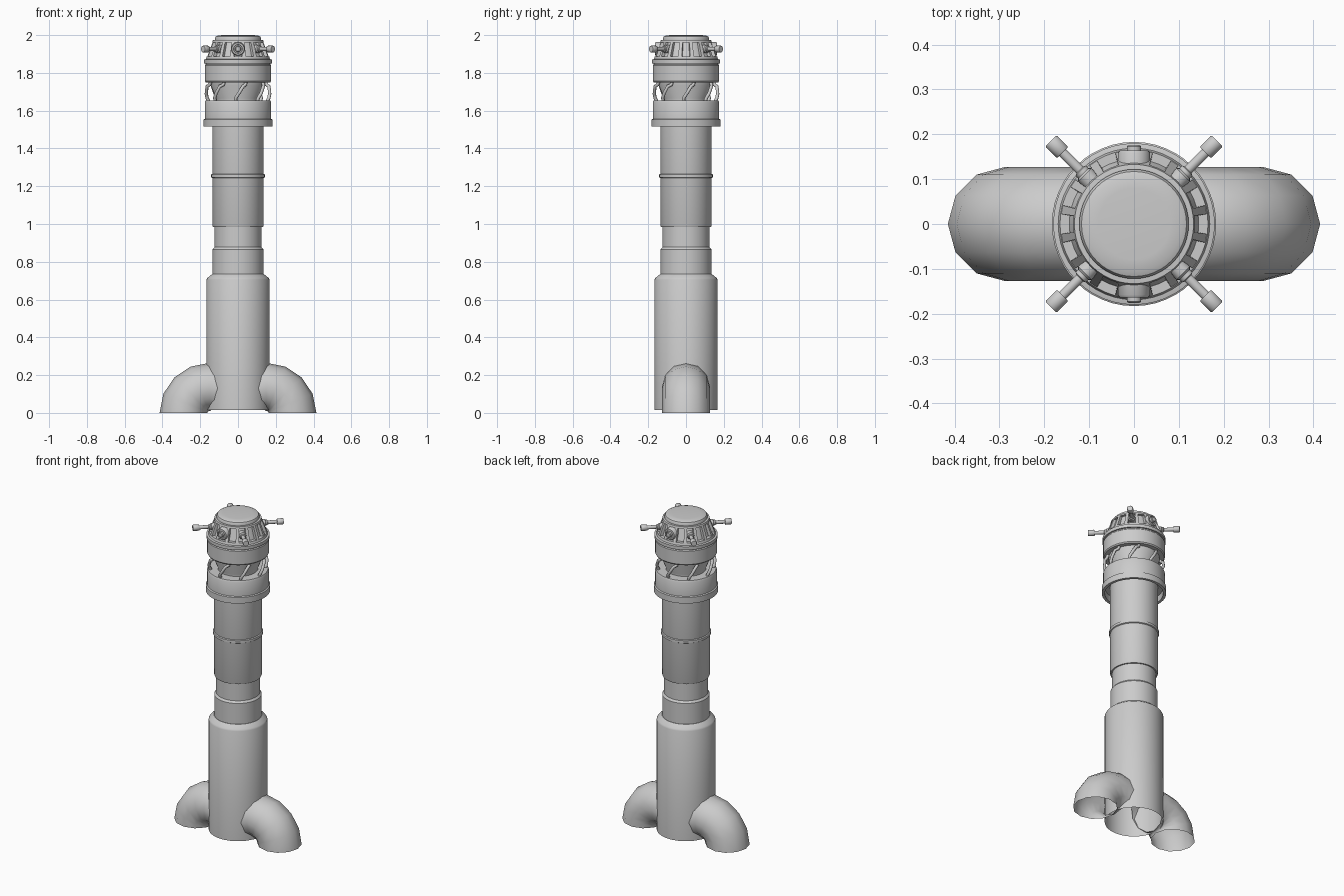
import bpy, bmesh
from math import sin, cos, pi, radians
from mathutils import Vector, Matrix

if "Cube" in bpy.data.objects:
    bpy.data.objects.remove(bpy.data.objects["Cube"])


def finish(name, bm, angle=35):
    bmesh.ops.recalc_face_normals(bm, faces=bm.faces)
    me = bpy.data.meshes.new(name)
    bm.to_mesh(me)
    bm.free()
    ob = bpy.data.objects.new(name, me)
    bpy.context.collection.objects.link(ob)
    bpy.ops.object.select_all(action='DESELECT')
    ob.select_set(True)
    bpy.context.view_layer.objects.active = ob
    bpy.ops.object.shade_smooth_by_angle(angle=radians(angle))
    return ob


def skin(bm, rings, cap=False):
    rows = [[bm.verts.new(p) for p in ring] for ring in rings]
    n = len(rows[0])
    for a, b in zip(rows, rows[1:]):
        for i in range(n):
            j = (i + 1) % n
            bm.faces.new((a[i], a[j], b[j], b[i]))
    if cap:
        bm.faces.new(rows[0])
        bm.faces.new(rows[-1])


def turned(bm, profile, n=48, mat=Matrix(), cap=False):
    """Revolve (radius, height) pairs around local z."""
    skin(bm, [[mat @ Vector((r * cos(2 * pi * i / n), r * sin(2 * pi * i / n), z))
               for i in range(n)] for r, z in profile], cap)


def lathe(name, profile, n=48, cap=False):
    bm = bmesh.new()
    turned(bm, profile, n, cap=cap)
    return finish(name, bm)


def outward(angle, z, tilt=0):
    """Local z points outward at the given heading."""
    return (Matrix.Translation((0, 0, z)) @ Matrix.Rotation(angle, 4, 'Z')
            @ Matrix.Rotation(pi / 2 - tilt, 4, 'Y'))


# Main column
lathe("lower_tube", [(.167, .015), (.167, .705), (.162, .715), (.137, .735), (.135, .735)])
lathe("middle_tube", [(.135, .72), (.135, .865), (.125, .877), (.125, 1.0)])
lathe("upper_tube", [(.124, .985), (.133, .985), (.136, .992), (.136, 1.57)])
lathe("tube_band", [(.135, 1.243), (.142, 1.247), (.142, 1.262), (.135, 1.266)])

# Curved pipes at the foot
for side, label in ((1, "right"), (-1, "left")):
    bm = bmesh.new()
    rings = []
    for k in range(6):
        t = radians(22.5 * k)
        ring = []
        for i in range(12):
            a = 2 * pi * i / 12
            d = .138 + .127 * cos(a)
            ring.append((side * (.15 + d * cos(t)), .127 * sin(a), d * sin(t)))
        rings.append(ring)
    skin(bm, rings)
    finish(label + "_foot_pipe", bm, 50)

# Collar with hollow underside
lathe("lower_collar", [(.134, 1.555), (.166, 1.555), (.166, 1.515), (.183, 1.515),
                       (.183, 1.553), (.176, 1.557), (.176, 1.643), (.171, 1.653), (.10, 1.653)])
lathe("neck_core", [(.115, 1.65), (.115, 1.665), (.145, 1.735), (.145, 1.76)])
lathe("upper_drum", [(.10, 1.75), (.171, 1.75), (.176, 1.757), (.176, 1.84), (.171, 1.845),
                     (.171, 1.85), (.180, 1.85), (.180, 1.87), (.168, 1.873), (.10, 1.873)])

# Slanted struts around the neck
for k in range(8):
    base = -pi / 2 + k * pi / 4
    cu = bpy.data.curves.new("neck_strut", 'CURVE')
    cu.dimensions = '3D'
    cu.bevel_depth = .009
    cu.bevel_resolution = 2
    cu.use_fill_caps = True
    sp = cu.splines.new('POLY')
    path = [(-.08, .155, 1.648), (-.07, .164, 1.668), (.02, .168, 1.69),
            (.16, .166, 1.728), (.26, .155, 1.738), (.28, .150, 1.755)]
    sp.points.add(len(path) - 1)
    for p, (da, r, z) in zip(sp.points, path):
        p.co = (r * cos(base + da), r * sin(base + da), z, 1)
    ob = bpy.data.objects.new("neck_strut", cu)
    bpy.context.collection.objects.link(ob)

# Head: recessed cone, rings and domed cap
lathe("head_core", [(.150, 1.87), (.115, 1.975)])
lathe("head_base_ring", [(.145, 1.873), (.169, 1.873), (.165, 1.887), (.143, 1.887)])
lathe("head_top_ring", [(.110, 1.962), (.136, 1.962), (.133, 1.974), (.110, 1.976)])
lathe("head_cap", [(.122, 1.972), (.122, 1.984), (.117, 1.993), (.105, 1.998), (.08, 2.0)], cap=True)

# Ribs between the windows
bm = bmesh.new()
for k in range(16):
    rot = Matrix.Rotation((k + .5) * pi / 8, 4, 'Z')
    skin(bm, [[rot @ Vector(p) for p in ((r0, -w, z), (r1, -w, z), (r1, w, z), (r0, w, z))]
              for r0, r1, w, z in ((.135, .166, .010, 1.88), (.10, .133, .008, 1.968))], cap=True)
finish("head_ribs", bm)

# Round ports at front and back
for a, label in ((-pi / 2, "front"), (pi / 2, "back")):
    bm = bmesh.new()
    turned(bm, [(.036, .10), (.036, .158), (.032, .164), (.024, .164), (.022, .158),
                (.016, .158), (.016, .173), (.012, .176)], 24, outward(a, 1.927), True)
    finish(label + "_port", bm)

# Four radial arms with thick tips
for k in range(4):
    bm = bmesh.new()
    m = outward(pi / 4 + k * pi / 2, 1.926)
    turned(bm, [(.021, .11), (.021, .155), (.016, .160), (.016, .168), (.011, .171), (.011, .225),
                (.016, .225), (.018, .228), (.018, .259), (.016, .262)], 16, m, True)
    finish("radial_arm", bm)
